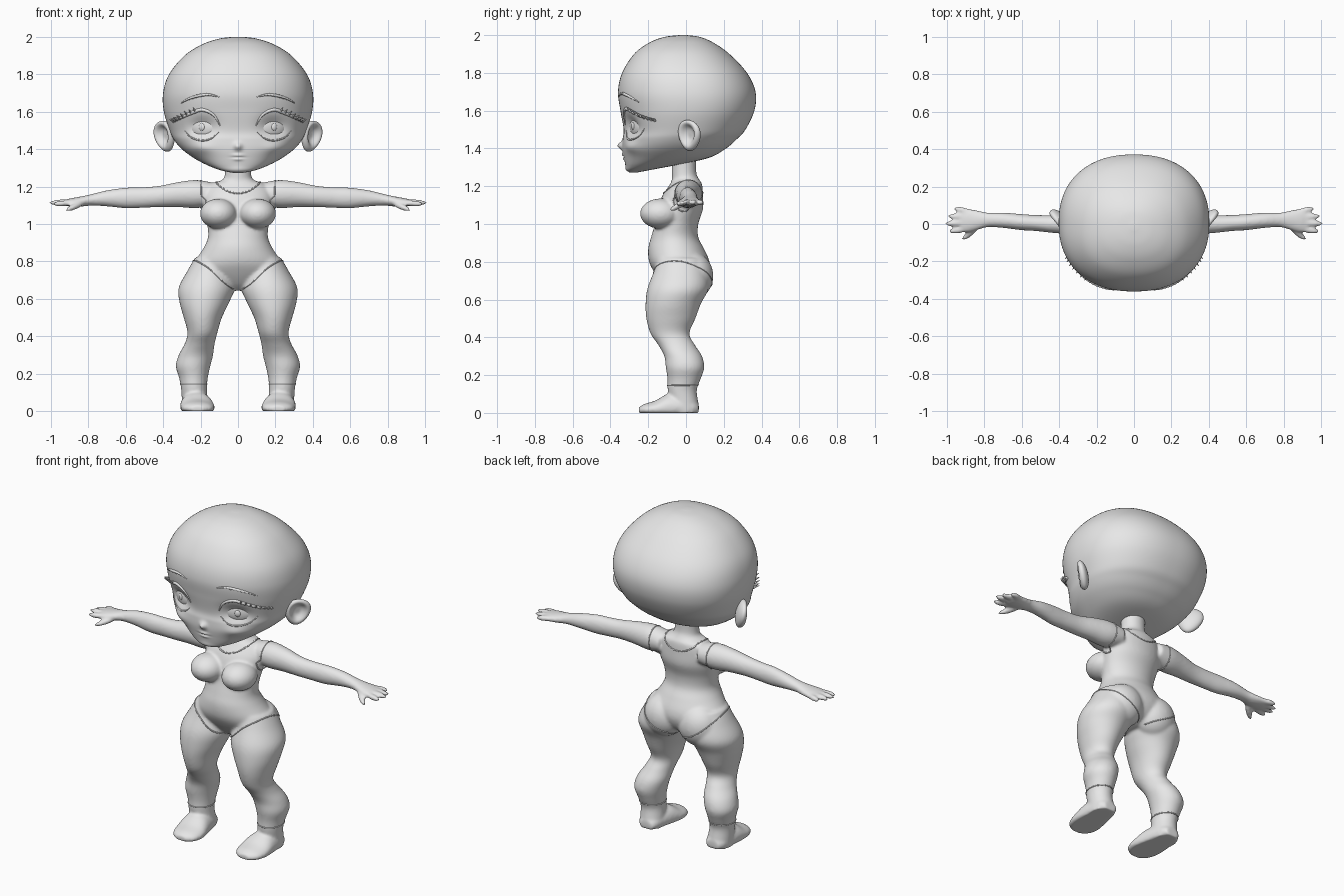
import bpy, bmesh, math
from mathutils import Vector, Matrix
from mathutils.bvhtree import BVHTree

cube = bpy.data.objects.get("Cube")
if cube:
    bpy.data.objects.remove(cube, do_unlink=True)

GREY = (0.8, 0.8, 0.8, 1)
clay = bpy.data.materials.new("clay grey")
clay.use_nodes = True
clay.diffuse_color = GREY
clay.node_tree.nodes["Principled BSDF"].inputs["Base Color"].default_value = GREY
SIDES = (("left", 1), ("right", -1))


def smooth_rows(rows, steps):
    """Catmull-Rom interpolation through tuples of numbers."""
    rows = [Vector(r) for r in rows]
    out = []
    for i in range(len(rows) - 1):
        a, b, c, d = rows[max(i - 1, 0)], rows[i], rows[i + 1], rows[min(i + 2, len(rows) - 1)]
        for s in range(steps):
            t = s / steps
            out.append(0.5 * (2 * b + (c - a) * t + (2 * a - 5 * b + 4 * c - d) * t * t
                              + (3 * b - a - 3 * c + d) * t ** 3))
    return out + [rows[-1]]


def loft(bm, axis, rows, mirror=1, segs=40, steps=5, power=2.0):
    """Skin oval slices (position, centre a, centre b, radius a, radius b) along an axis."""
    u, v = [k for k in range(3) if k != axis]
    rings = []
    for t, ca, cb, ra, rb in smooth_rows(rows, steps):
        ring = []
        for k in range(segs):
            ang = 2 * math.pi * k / segs
            c, s = math.cos(ang), math.sin(ang)
            p = Vector()
            p[axis] = t
            p[u] = ca + ra * math.copysign(abs(c) ** (2 / power), c)
            p[v] = cb + rb * math.copysign(abs(s) ** (2 / power), s)
            ring.append(bm.verts.new((p.x * mirror, p.y, max(p.z, 0))))
        rings.append(ring)
    for lo, hi in zip(rings, rings[1:]):
        for k in range(segs):
            n = (k + 1) % segs
            bm.faces.new((lo[k], lo[n], hi[n], hi[k]))
    bm.faces.new(rings[0])
    bm.faces.new(rings[-1])


def ball(bm, centre, radii, turn=Matrix(), segs=32):
    mat = Matrix.Translation(centre) @ turn @ Matrix.Diagonal((*radii, 1))
    return bmesh.ops.create_uvsphere(bm, u_segments=segs, v_segments=segs // 2, radius=1, matrix=mat)["verts"]


def finish(name, bm):
    bmesh.ops.recalc_face_normals(bm, faces=bm.faces)
    for f in bm.faces:
        f.smooth = True
    mesh = bpy.data.meshes.new(name)
    bm.to_mesh(mesh)
    bm.free()
    ob = bpy.data.objects.new(name, mesh)
    bpy.context.collection.objects.link(ob)
    mesh.materials.append(clay)
    return ob


def tree(ob):
    bpy.context.view_layer.update()
    return BVHTree.FromObject(ob, bpy.context.evaluated_depsgraph_get())


def tube(name, points, depth, taper=False, closed=False, bumps=0):
    """Round cord through the points, optionally tapered or beaded."""
    curve = bpy.data.curves.new(name, "CURVE")
    curve.dimensions = "3D"
    curve.bevel_depth = depth
    curve.bevel_resolution = 2
    curve.use_fill_caps = True
    spline = curve.splines.new("POLY")
    spline.points.add(len(points) - 1)
    spline.use_cyclic_u = closed
    for i, (pt, p) in enumerate(zip(spline.points, points)):
        pt.co = (*p, 1)
        t = i / (len(points) - 1)
        pt.radius = (0.25 + 0.75 * math.sin(math.pi * t) if taper else 1) * (1 - bumps * (i % 2))
    curve.materials.append(clay)
    bpy.context.collection.objects.link(bpy.data.objects.new(name, curve))


# Body: torso, limbs and curves of the figure fused into one skin
bm = bmesh.new()
torso = [(1.36, .07, -.075, .055), (1.27, .07, -.075, .055), (1.235, .085, -.075, .07),
         (1.21, .15, -.085, .085), (1.15, .185, -.125, .09), (1.08, .18, -.15, .09),
         (1.0, .165, -.165, .065), (.93, .16, -.185, .065), (.87, .185, -.2, .095),
         (.8, .23, -.195, .125), (.74, .25, -.165, .125), (.68, .17, -.12, .09), (.645, .05, -.08, .02)]
loft(bm, 2, [(z, 0, (f + b) / 2, w, (b - f) / 2) for z, w, f, b in torso], segs=56)
leg = [(.82, .13, -.03, .10, .12), (.75, .15, -.03, .12, .14), (.66, .167, -.042, .15, .162),
       (.58, .18, -.067, .132, .147), (.5, .188, -.08, .102, .13), (.42, .19, -.085, .08, .103),
       (.36, .205, -.05, .08, .097), (.3, .225, -.015, .092, .1), (.24, .24, -.005, .092, .102),
       (.18, .238, -.01, .077, .088), (.12, .235, -.02, .069, .077), (.05, .23, -.01, .07, .076),
       (0, .23, -.01, .07, .076)]
foot = [(.068, .225, .02, .04, .03), (.03, .228, .03, .065, .05), (-.08, .222, .03, .085, .075),
        (-.16, .216, .02, .092, .046), (-.22, .214, .015, .075, .032), (-.25, .214, .012, .035, .018)]
arm = [(.13, .015, 1.16, .07, .06), (.22, .012, 1.16, .072, .075), (.32, .006, 1.157, .06, .067),
       (.42, 0, 1.147, .049, .057), (.52, .005, 1.141, .043, .055), (.6, .01, 1.139, .043, .055),
       (.7, .02, 1.137, .041, .043), (.78, .022, 1.129, .039, .031), (.84, .02, 1.12, .053, .027),
       (.9, .02, 1.115, .064, .021), (.93, .02, 1.113, .05, .015)]
fingers = [((.88, .065, 1.116), (.955, .082, 1.112)), ((.89, .036, 1.118), (.99, .042, 1.112)),
           ((.89, .006, 1.118), (1.004, .002, 1.113)), ((.88, -.024, 1.114), (.985, -.04, 1.106)),
           ((.83, -.01, 1.11), (.915, -.082, 1.075))]
for _, s in SIDES:
    loft(bm, 2, leg, s)
    loft(bm, 1, foot, s)
    loft(bm, 0, arm, s)
    ball(bm, (s * .105, -.135, 1.055), (.098, .108, .08))
    ball(bm, (s * .115, .035, .725), (.125, .11, .125))
    for root, tip in fingers:
        a, b = Vector(root), Vector(tip)
        a.x *= s
        b.x *= s
        turn = (b - a).to_track_quat("X", "Z").to_matrix().to_4x4()
        ball(bm, (a + b) / 2, ((b - a).length / 2 + .008, .0175, .016), turn, 20)
body = finish("body", bm)
skin = body.modifiers.new("fuse", "REMESH")
skin.mode = "VOXEL"
skin.voxel_size = .008
skin.use_smooth_shade = True
relax = body.modifiers.new("relax", "SMOOTH")
relax.factor = .5
relax.iterations = 8
body_tree = tree(body)

# Head: large cranium tapering to a small chin
bm = bmesh.new()
skull = [(2.0, .02, -.035, .005), (1.99, .1, -.115, .075), (1.96, .19, -.195, .145), (1.9, .285, -.275, .23),
         (1.8, .368, -.338, .323), (1.7, .4, -.36, .368), (1.6, .396, -.347, .362), (1.5, .365, -.33, .315),
         (1.45, .342, -.335, .27), (1.4, .3, -.336, .212), (1.35, .232, -.328, .12),
         (1.31, .155, -.32, -.06), (1.285, .085, -.313, -.19), (1.272, .02, -.295, -.26)]
loft(bm, 2, [(z, 0, (f + b) / 2, w, (b - f) / 2) for z, w, f, b in skull], segs=224, steps=8, power=2.25)
# Soft sculpting of the face: x, z, spread x, spread z, push along y
brushes = [(.19, 1.52, .07, .05, .032), (.2, 1.405, .06, .03, -.012), (0, 1.415, .018, .02, -.026),
           (0, 1.366, .026, .008, -.010), (0, 1.346, .022, .007, -.008), (0, 1.356, .035, .004, .006),
           (0, 1.29, .04, .02, -.004)]
for v in bm.verts:
    if v.co.y < -.08:
        x, z = abs(v.co.x), v.co.z
        v.co.y += sum(d * math.exp(-((x - bx) / sx) ** 2 - ((z - bz) / sz) ** 2)
                      for bx, bz, sx, sz, d in brushes)
head = finish("head", bm)
head_tree = tree(head)


def on_face(x, z):
    return head_tree.ray_cast(Vector((x, -1, z)), Vector((0, 1, 0)))[0]


lid_line = [(.095, 1.525), (.13, 1.582), (.19, 1.61), (.25, 1.592), (.31, 1.565), (.345, 1.55)]
lower_line = [(.1, 1.495), (.14, 1.458), (.19, 1.446), (.25, 1.462), (.29, 1.505)]
brow_line = [(.1, 1.678), (.15, 1.69), (.2, 1.687), (.26, 1.67), (.305, 1.645)]
for side, s in SIDES:
    # Eye with a raised pupil
    spot = on_face(s * .188, 1.518)
    turn = Matrix.Rotation(s * .42, 4, "Z")
    ahead = turn @ Vector((0, -1, 0))
    bm = bmesh.new()
    ball(bm, spot - ahead * .016, (.085, .033, .064), turn)
    ball(bm, spot + ahead * .013, (.018, .009, .02), turn, 20)
    finish(side + "_eye", bm)

    # Lids and brow follow the face
    for part, line, depth, bumps in (("upper_lid", lid_line, .010, 0), ("lower_lid", lower_line, .005, 0),
                                     ("eyebrow", brow_line, .009, .25)):
        pts = [on_face(s * x, z) for x, z in smooth_rows(line, 6)]
        tube(side + "_" + part, pts, depth, taper=True, bumps=bumps)

    # Lashes fan out from the outer lid
    bm = bmesh.new()
    for i, (x, z) in enumerate(smooth_rows(lid_line[2:], 3)[2:]):
        aim = Vector((s * (.35 + .05 * i), -.55, .6 - .05 * i)).normalized()
        place = Matrix.Translation(on_face(s * x, z) + aim * .014) @ aim.to_track_quat("Z", "Y").to_matrix().to_4x4()
        bmesh.ops.create_cone(bm, cap_ends=True, segments=8, radius1=.009, radius2=.001, depth=.036, matrix=place)
    finish(side + "_lashes", bm)

    # Ear: flared disc with a hollow bowl
    bm = bmesh.new()
    verts = ball(bm, (0, 0, 0), (.034, .072, .084), segs=48)
    for v in verts:
        if v.co.x > 0:
            r2 = (v.co.y / .042) ** 2 + ((v.co.z - .008) / .052) ** 2
            v.co.x -= .042 * math.exp(-r2 ** 2)
        v.co.y *= 1 + 2.5 * v.co.z
    place = (Matrix.Translation((.392, .018, 1.468)) @ Matrix.Rotation(.25, 4, "Y")
             @ Matrix.Rotation(-.72, 4, "Z"))
    bmesh.ops.transform(bm, matrix=Matrix.Diagonal((s, 1, 1, 1)) @ place, verts=bm.verts)
    finish(side + "_ear", bm)

    # Garment edges lie on the skin
    hem = [(.02, -.1, .65), (.06, -.16, .68), (.12, -.18, .735), (.2, -.12, .79), (.25, -.03, .81),
           (.23, .08, .77), (.15, .14, .7), (.06, .12, .655), (.02, .06, .64)]
    ring = [2 * math.pi * k / 40 for k in range(40)]
    armhole = [(.195, .01 + .1 * math.cos(a), 1.16 + .1 * math.sin(a)) for a in ring]
    cuff = [(.236 + .08 * math.cos(a), -.017 + .09 * math.sin(a), .145) for a in ring]
    for part, path, closed in (("leg_hem", smooth_rows(hem, 6), False), ("armhole_edge", armhole, True),
                               ("ankle_edge", cuff, True)):
        pts = [body_tree.find_nearest(Vector((p[0] * s, p[1], p[2])))[0] for p in path]
        tube(side + "_" + part, pts, .0035, closed=closed)

# Beaded neckline, dipping at front and back
loop = [2 * math.pi * k / 64 for k in range(64)]
neck = [(.115 * math.sin(a), -.01 - .11 * math.cos(a), 1.215 - .05 * math.cos(a) ** 2) for a in loop]
tube("necklace", [body_tree.find_nearest(Vector(p))[0] for p in neck], .005, closed=True, bumps=.5)
